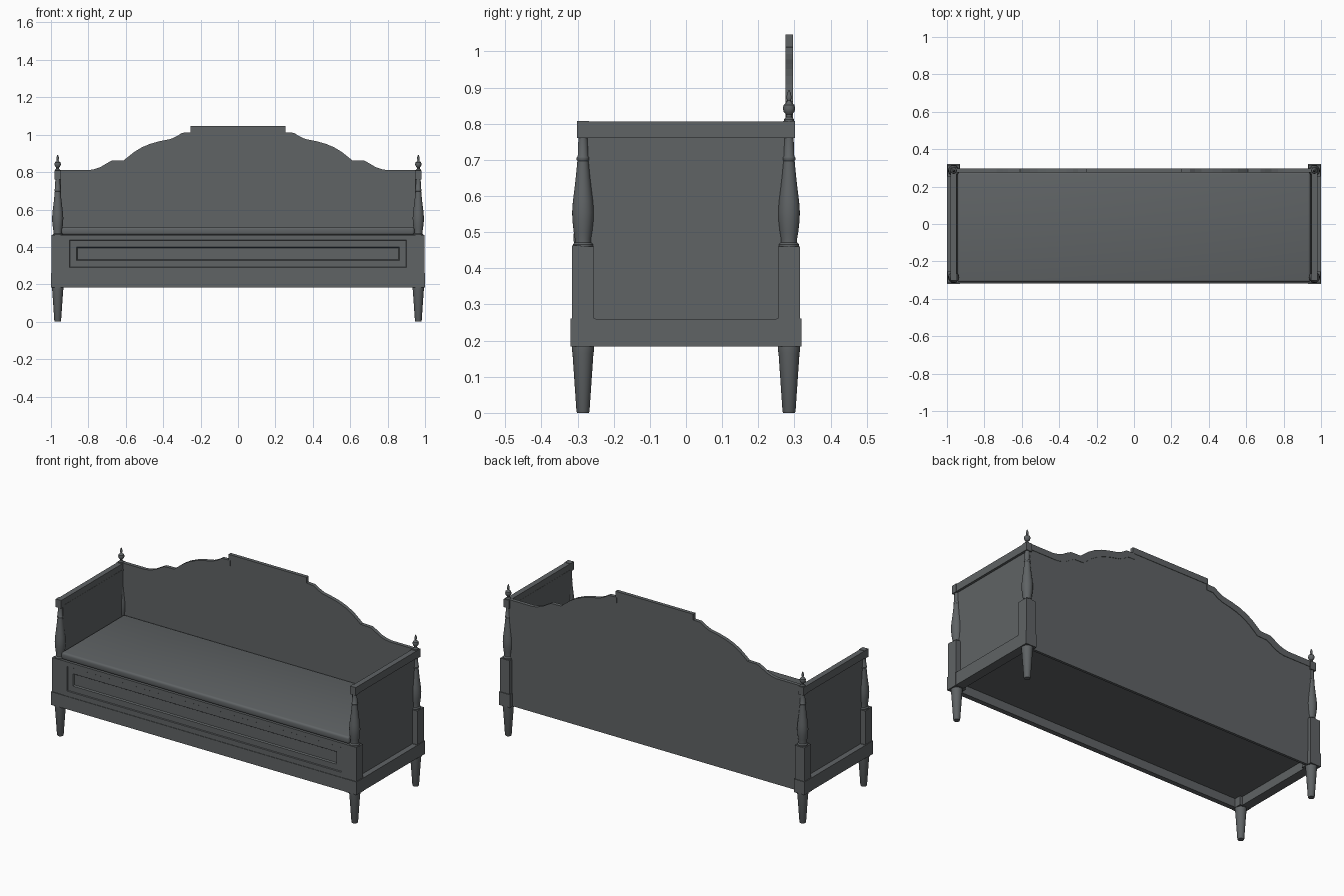
import bpy, bmesh, math

if "Cube" in bpy.data.objects:
    bpy.data.objects.remove(bpy.data.objects["Cube"])

mat = bpy.data.materials.new("charcoal grey paint")
mat.diffuse_color = (0.115, 0.125, 0.13, 1)
mat.use_nodes = True
mat.node_tree.nodes["Principled BSDF"].inputs["Base Color"].default_value = mat.diffuse_color


def finish(name, bm, smooth=False):
    bmesh.ops.recalc_face_normals(bm, faces=bm.faces[:])
    me = bpy.data.meshes.new(name)
    bm.to_mesh(me)
    bm.free()
    me.materials.append(mat)
    ob = bpy.data.objects.new(name, me)
    bpy.context.collection.objects.link(ob)
    if smooth:
        bpy.ops.object.select_all(action='DESELECT')
        ob.select_set(True)
        bpy.context.view_layer.objects.active = ob
        bpy.ops.object.shade_smooth_by_angle(angle=math.radians(35))
    return ob


def box(name, x0, x1, y0, y1, z0, z1, bevel=0.0, segs=1):
    bm = bmesh.new()
    bmesh.ops.create_cube(bm, size=1)
    for v in bm.verts:
        v.co.x = x1 if v.co.x > 0 else x0
        v.co.y = y1 if v.co.y > 0 else y0
        v.co.z = z1 if v.co.z > 0 else z0
    if bevel:
        bmesh.ops.bevel(bm, geom=bm.edges[:], offset=bevel, segments=segs,
                        profile=0.5, affect='EDGES')
    return finish(name, bm, segs > 1)


def lathe(name, x, y, profile, n=24):
    bm = bmesh.new()
    rings = [[bm.verts.new((x + r * math.cos(2 * math.pi * i / n),
                            y + r * math.sin(2 * math.pi * i / n), z))
              for i in range(n)] for r, z in profile]
    for a, b in zip(rings, rings[1:]):
        for i in range(n):
            j = (i + 1) % n
            bm.faces.new((a[i], a[j], b[j], b[i]))
    bm.faces.new(rings[0][::-1])
    bm.faces.new(rings[-1])
    return finish(name, bm, True)


# turned profiles as (radius, height)
LEG = [(0.016, 0), (0.018, 0.004), (0.029, 0.165), (0.031, 0.175), (0.031, 0.187)]
POST = [(0.028, 0.458), (0.028, 0.466), (0.022, 0.472), (0.022, 0.480), (0.0255, 0.50),
        (0.029, 0.53), (0.030, 0.555), (0.028, 0.585), (0.0235, 0.62), (0.019, 0.66),
        (0.0155, 0.697), (0.0175, 0.70), (0.0175, 0.706), (0.0145, 0.71), (0.0125, 0.765)]
FINIAL = [(0.014, 0.805), (0.014, 0.812), (0.008, 0.818), (0.008, 0.825), (0.015, 0.833),
          (0.017, 0.842), (0.015, 0.852), (0.007, 0.858), (0.005, 0.864), (0.0075, 0.872),
          (0.006, 0.879), (0.002, 0.892)]

# corner posts, arms and side panels
for side, s in (("left", -1), ("right", 1)):
    def sbox(name, a, b, *rest):
        box(side + "_" + name, min(s * a, s * b), max(s * a, s * b), *rest)
    for end, e in (("front", -1), ("back", 1)):
        y = e * 0.285
        lathe(f"{side}_{end}_leg", s * 0.964, y, LEG)
        lathe(f"{side}_{end}_turned_post", s * 0.964, y, POST)
        sbox(end + "_base_block", 0.93, 1.0, y - 0.035, y + 0.035, 0.183, 0.261)
        sbox(end + "_square_post", 0.934, 0.996, y - 0.031, y + 0.031, 0.26, 0.46)
        sbox(end + "_arm_cap", 0.946, 0.982, y - 0.017, y + 0.017, 0.76, 0.808)
    lathe(side + "_finial", s * 0.964, 0.285, FINIAL)
    sbox("side_panel", 0.947, 0.966, -0.285, 0.285, 0.25, 0.77)
    sbox("arm_rail", 0.948, 0.98, -0.285, 0.285, 0.762, 0.806)
    sbox("side_rail", 0.965 - 0.02, 0.999, -0.30, 0.30, 0.184, 0.26)

# front rail
box("front_rail", -0.999, 0.999, -0.319, -0.29, 0.184, 0.26)

# front board with recessed moulding made of nested rectangles
bm = bmesh.new()
steps = [(0.996, 0.26, 0.463, -0.29), (0.996, 0.26, 0.463, -0.316),
         (0.90, 0.29, 0.437, -0.316), (0.897, 0.293, 0.434, -0.311),
         (0.863, 0.327, 0.40, -0.311), (0.858, 0.332, 0.395, -0.303)]
rects = [[bm.verts.new(p) for p in ((-w, y, a), (w, y, a), (w, y, b), (-w, y, b))]
         for w, a, b, y in steps]
for a, b in zip(rects, rects[1:]):
    for i in range(4):
        j = (i + 1) % 4
        bm.faces.new((a[i], a[j], b[j], b[i]))
bm.faces.new(rects[0])
bm.faces.new(rects[-1])
finish("front_board", bm)

# seat
box("seat_base", -0.947, 0.947, -0.29, 0.28, 0.235, 0.47)
box("seat_cushion", -0.943, 0.943, -0.311, 0.279, 0.464, 0.506, 0.012, 3)

# shaped back board and its raised rim
half = [(0.255, 1.046), (0.255, 1.012), (0.30, 1.01), (0.325, 0.993), (0.36, 0.977),
        (0.42, 0.965), (0.47, 0.951), (0.515, 0.932), (0.555, 0.908), (0.59, 0.88),
        (0.61, 0.863), (0.675, 0.861), (0.70, 0.848), (0.735, 0.827), (0.77, 0.815),
        (0.80, 0.81), (0.96, 0.81)]
top = [(-x, z) for x, z in reversed(half)] + half


def extrude_outline(name, faces2d, y0, y1):
    bm = bmesh.new()
    for poly in faces2d:
        bm.faces.new([bm.verts.new((x, y0, z)) for x, z in poly])
    bmesh.ops.remove_doubles(bm, verts=bm.verts[:], dist=1e-5)
    res = bmesh.ops.extrude_face_region(bm, geom=bm.faces[:], use_keep_orig=True)
    for v in res["geom"]:
        if isinstance(v, bmesh.types.BMVert):
            v.co.y = y1
    return finish(name, bm)


core = [(x, z - 0.004) for x, z in top]
extrude_outline("back_board", [core + [(0.96, 0.184), (-0.96, 0.184)]], 0.279, 0.294)
inner = [(x * 0.965 if abs(x) < 0.9 else x, z - 0.035) for x, z in top]
strip = [(top[i], top[i + 1], inner[i + 1], inner[i]) for i in range(len(top) - 1)]
extrude_outline("back_rim", strip, 0.275, 0.2965)
